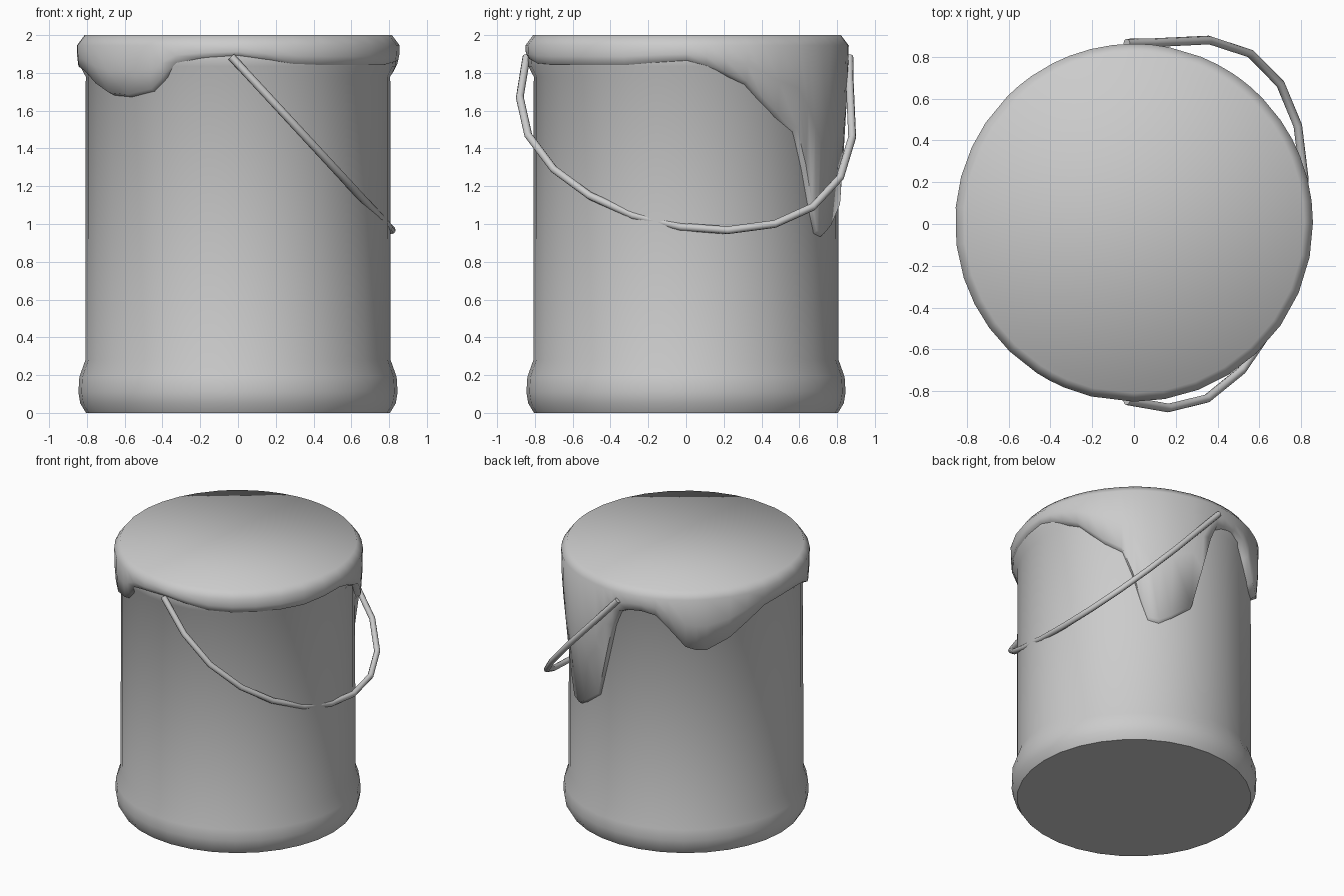
import bpy, bmesh
from math import cos, sin, radians, tau

if "Cube" in bpy.data.objects:
    bpy.data.objects.remove(bpy.data.objects["Cube"])


def add_mesh(name, bm):
    bmesh.ops.recalc_face_normals(bm, faces=bm.faces)
    me = bpy.data.meshes.new(name)
    bm.to_mesh(me)
    bm.free()
    ob = bpy.data.objects.new(name, me)
    bpy.context.collection.objects.link(ob)
    return ob


def bridge(bm, a, b):
    n = len(a)
    for i in range(n):
        j = (i + 1) % n
        bm.faces.new((a[i], a[j], b[j], b[i]))


def smooth(ob, angle):
    bpy.ops.object.select_all(action='DESELECT')
    ob.select_set(True)
    bpy.context.view_layer.objects.active = ob
    bpy.ops.object.shade_smooth_by_angle(angle=radians(angle))


# Can body: turned profile with flared base and rim
profile = [(0.805, 0), (0.835, 0.05), (0.845, 0.11), (0.84, 0.19), (0.808, 0.28),
           (0.806, 1.78), (0.835, 1.835), (0.838, 1.94), (0.80, 1.985)]
bm = bmesh.new()
rings = [[bm.verts.new((r * cos(tau * i / 32), r * sin(tau * i / 32), z)) for i in range(32)]
         for r, z in profile]
for a, b in zip(rings, rings[1:]):
    bridge(bm, a, b)
bm.faces.new(rings[0])
bm.faces.new(rings[-1])
smooth(add_mesh("can_body", bm), 45)

# Paint layer: lower edge height by angle in degrees, from +x towards +y
edge = [(0, 1.855), (7, 1.83), (14, 1.79), (22, 1.74), (28, 1.66), (35, 1.57), (44, 1.49),
        (49, 1.3), (53, 1.1), (56.5, 0.95), (62, 0.935), (68, 0.98), (78.5, 1.09), (84, 1.4),
        (88.5, 1.66), (92, 1.78), (97, 1.81), (104, 1.82), (111, 1.80), (117, 1.71),
        (125, 1.57), (130, 1.545), (135, 1.54), (146, 1.615), (155, 1.71), (165, 1.80),
        (175, 1.82), (187, 1.82), (198, 1.79), (207, 1.73), (216, 1.68), (226, 1.67),
        (237, 1.70), (241.5, 1.76), (247, 1.84), (256, 1.865), (270, 1.88), (280, 1.86),
        (291, 1.835), (302, 1.83), (313, 1.83), (325, 1.83), (337, 1.83), (349, 1.845)]


def paint_ring(bm, f):
    ring = []
    for deg, low in edge:
        r, z = f(low)
        t = radians(deg)
        ring.append(bm.verts.new((r * cos(t), 0.006 + r * sin(t), z)))
    return ring


bm = bmesh.new()
rings = [paint_ring(bm, f) for f in (
    lambda low: (0.815, 2.0),
    lambda low: (0.856, 1.945),
    lambda low: (0.855 - 0.008 * (1.92 - low), 1.945 - 0.5 * (1.945 - low)),
    lambda low: (0.850 - 0.03 * (1.88 - low), low + 0.015),
    lambda low: (0.797, low - 0.003))]
bm.faces.new(rings[0])
for a, b in zip(rings, rings[1:]):
    bridge(bm, a, b)
smooth(add_mesh("paint_drips", bm), 75)

# Wire handle: bail lying in a tilted plane, points given as (y, z)
path = [(-0.845, 1.885), (-0.88, 1.67), (-0.835, 1.47), (-0.70, 1.29), (-0.51, 1.15),
        (-0.28, 1.045), (-0.03, 0.985), (0.22, 0.967), (0.47, 1.0), (0.67, 1.09),
        (0.815, 1.245), (0.88, 1.46), (0.867, 1.75), (0.865, 1.885)]
cu = bpy.data.curves.new("wire_handle", 'CURVE')
cu.dimensions = '3D'
cu.bevel_depth = 0.021
cu.bevel_resolution = 2
cu.use_fill_caps = True
sp = cu.splines.new('POLY')
sp.points.add(len(path) - 1)
for p, (y, z) in zip(sp.points, path):
    p.co = (-0.035 + (1.885 - z) * 0.925, y, z, 1)
handle = bpy.data.objects.new("wire_handle", cu)
bpy.context.collection.objects.link(handle)
